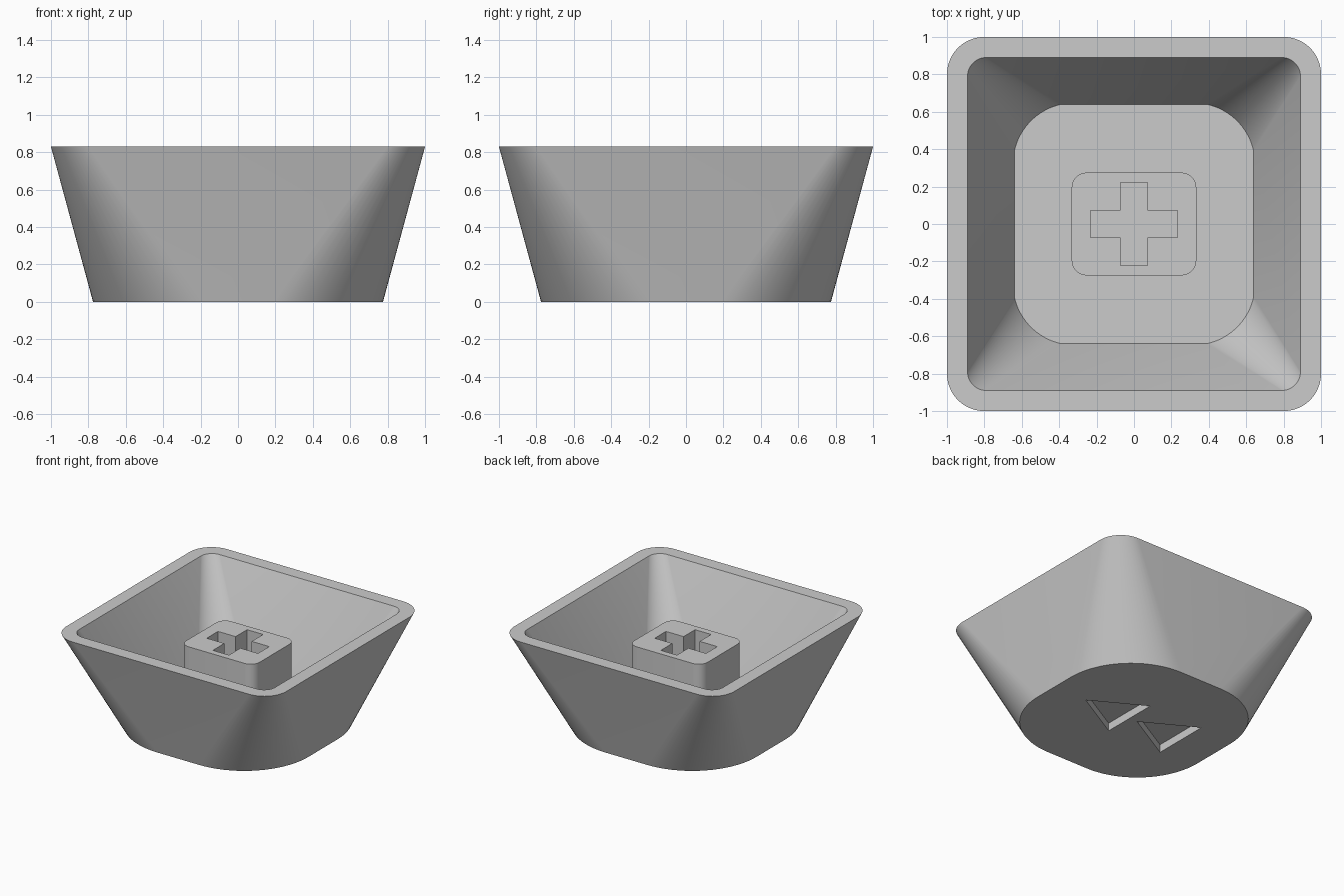
import bpy, bmesh, math

if "Cube" in bpy.data.objects:
    bpy.data.objects.remove(bpy.data.objects["Cube"])

RIM_Z, FLOOR_Z, STEM_Z = 0.83, 0.13, 0.66

grey = bpy.data.materials.new("light_grey")
grey.diffuse_color = (0.6, 0.6, 0.6, 1)
grey.use_nodes = True
grey.node_tree.nodes["Principled BSDF"].inputs["Base Color"].default_value = grey.diffuse_color


def rounded_rect(hx, hy, cut, radius, seg=18):
    """Rectangle whose corners start `cut` from each side and follow an arc of `radius`."""
    half = math.asin(min(1, cut / (math.sqrt(2) * radius)))
    inset = cut / 2 + radius * math.cos(half) / math.sqrt(2)   # arc centre from the sides
    pts = []
    for k, (sx, sy) in enumerate([(1, 1), (-1, 1), (-1, -1), (1, -1)]):
        cx, cy = sx * (hx - inset), sy * (hy - inset)
        mid = math.pi / 4 + k * math.pi / 2
        for i in range(seg + 1):
            a = mid + half * (2 * i / seg - 1)
            pts.append((cx + radius * math.cos(a), cy + radius * math.sin(a)))
    return pts


def loft(name, sections):
    """Closed solid through (outline, z) sections."""
    bm = bmesh.new()
    rings = [[bm.verts.new((x, y, z)) for x, y in pts] for pts, z in sections]
    n = len(rings[0])
    for a, b in zip(rings, rings[1:]):
        for i in range(n):
            j = (i + 1) % n
            bm.faces.new((a[i], a[j], b[j], b[i]))
    bm.faces.new(rings[0][::-1])
    bm.faces.new(rings[-1])
    bmesh.ops.recalc_face_normals(bm, faces=bm.faces)
    mesh = bpy.data.meshes.new(name)
    bm.to_mesh(mesh)
    bm.free()
    mesh.materials.append(grey)
    obj = bpy.data.objects.new(name, mesh)
    bpy.context.collection.objects.link(obj)
    return obj


def carve(target, cutter):
    """Subtract the cutter and remove it."""
    bpy.context.view_layer.objects.active = target
    mod = target.modifiers.new("cut", 'BOOLEAN')
    mod.operation, mod.solver, mod.object = 'DIFFERENCE', 'EXACT', cutter
    bpy.ops.object.modifier_apply(modifier=mod.name)
    bpy.data.objects.remove(cutter)


def finish(obj):
    bpy.ops.object.select_all(action='DESELECT')
    obj.select_set(True)
    bpy.context.view_layer.objects.active = obj
    bpy.ops.object.shade_smooth_by_angle(angle=math.radians(30))


# Tapered hollow shell: outside up to the rim, then down the inside to the floor
shell = loft("shell", [
    (rounded_rect(0.775, 0.775, 0.585, 0.585), 0),
    (rounded_rect(1, 1, 0.2, 0.2), RIM_Z),
    (rounded_rect(0.89, 0.89, 0.1, 0.1), RIM_Z),
    (rounded_rect(0.64, 0.64, 0.25, 0.33), FLOOR_Z),
])

# Two triangular recesses in the underside
for tip in (0.47, -0.03):
    tri = [(tip, 0), (tip - 0.425, 0.24), (tip - 0.425, -0.24)]
    carve(shell, loft("triangle_cutter", [(tri, -0.1), (tri, 0.065)]))
finish(shell)

# Mounting stem with a cross-shaped socket
block = rounded_rect(0.333, 0.275, 0.08, 0.08, 8)
stem = loft("stem", [(block, FLOOR_Z - 0.02), (block, STEM_Z)])
w, ax, ay = 0.073, 0.233, 0.222
cross = [(ax, -w), (ax, w), (w, w), (w, ay), (-w, ay), (-w, w),
         (-ax, w), (-ax, -w), (-w, -w), (-w, -ay), (w, -ay), (w, -w)]
carve(stem, loft("cross_cutter", [(cross, FLOOR_Z), (cross, STEM_Z + 0.1)]))
finish(stem)
